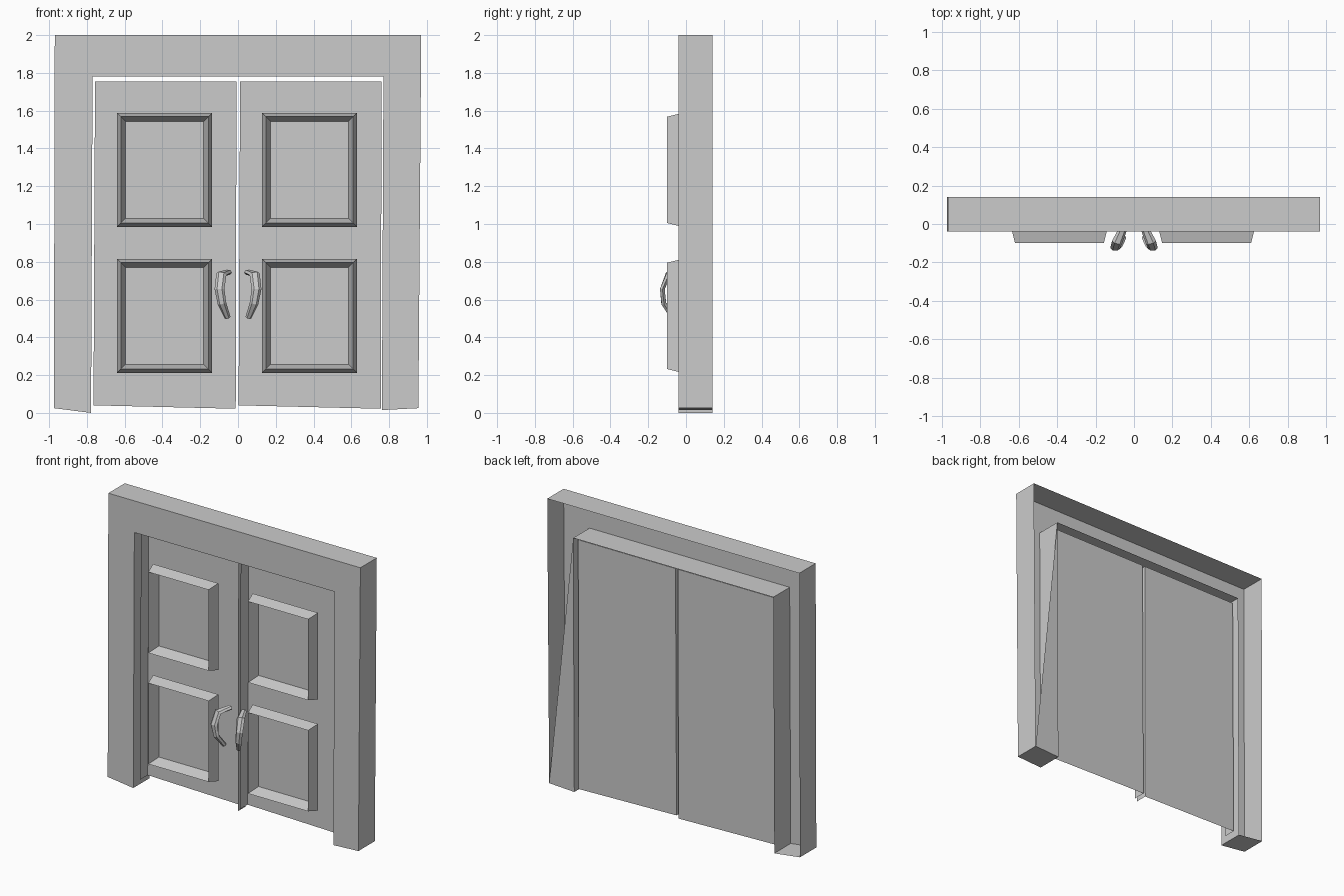
import bpy
import bmesh
from mathutils import Vector

cube = bpy.data.objects.get("Cube")
if cube:
    bpy.data.objects.remove(cube, do_unlink=True)

grey = bpy.data.materials.new("plain_grey")
grey.use_nodes = True
GREY = (0.6, 0.6, 0.6, 1)
grey.diffuse_color = GREY
grey.node_tree.nodes["Principled BSDF"].inputs["Base Color"].default_value = GREY


def finish(bm, name):
    mesh = bpy.data.meshes.new(name)
    bm.to_mesh(mesh)
    bm.free()
    mesh.materials.append(grey)
    obj = bpy.data.objects.new(name, mesh)
    bpy.context.collection.objects.link(obj)
    return obj


def shell(name, loop, y0, y1, front=False, back=(), skip=()):
    """Walls along an x-z loop, with optional front face and back face."""
    bm = bmesh.new()
    near = [bm.verts.new((x, y0, z)) for x, z in loop]
    far = [bm.verts.new((x, y1, z)) for x, z in loop]
    n = len(loop)
    for i in range(n):
        j = (i + 1) % n
        if i not in skip:
            bm.faces.new((near[i], near[j], far[j], far[i]))
    if front:
        bm.faces.new(near[::-1])
    if back:
        bm.faces.new([far[i] for i in back])
    return finish(bm, name)


def bridge(bm, a, b):
    n = len(a)
    for i in range(n):
        j = (i + 1) % n
        bm.faces.new((a[i], a[j], b[j], b[i]))


def panel(name, x0, x1, z0, z1):
    """Raised ridge around a flat recess."""
    bm = bmesh.new()
    rings = []
    for inset, y in ((0, -0.02), (0.02, -0.1), (0.045, -0.02)):
        l, r, b, t = x0 + inset, x1 - inset, z0 + inset, z1 - inset
        rings.append([bm.verts.new((x, y, z))
                      for x, z in ((l, b), (r, b), (r, t), (l, t))])
    bridge(bm, rings[0], rings[1])
    bridge(bm, rings[1], rings[2])
    bm.faces.new(rings[2])
    return finish(bm, name)


def handle(name, side):
    """Curved, flattened six-sided grip."""
    path = [Vector(p) for p in ((0.05, -0.01, 0.745), (0.088, -0.095, 0.735),
                                (0.098, -0.125, 0.655), (0.085, -0.118, 0.58),
                                (0.055, -0.07, 0.505))]
    widths = (0.02, 0.028, 0.026, 0.023, 0.016)
    section = ((1, 0), (0.5, 0.9), (-0.5, 0.9), (-1, 0), (-0.5, -0.9), (0.5, -0.9))
    bm = bmesh.new()
    rings = []
    for i, p in enumerate(path):
        tangent = (path[min(i + 1, 4)] - path[max(i - 1, 0)]).normalized()
        across = Vector((1, 0, 0))
        across = (across - tangent * across.dot(tangent)).normalized()
        depth = tangent.cross(across)
        ring = []
        for u, v in section:
            q = p + across * u * widths[i] + depth * v * 0.014
            ring.append(bm.verts.new((q.x * side, q.y, q.z)))
        rings.append(ring)
    for a, b in zip(rings, rings[1:]):
        bridge(bm, a, b)
    bm.faces.new(rings[0][::-1])
    bm.faces.new(rings[-1])
    bmesh.ops.recalc_face_normals(bm, faces=bm.faces)
    return finish(bm, name)


# Door frame: open at the back, apart from a wedge behind one leg
shell("door_frame",
      [(-0.975, 0.025), (-0.97, 2), (0.97, 2), (0.955, 0.025),
       (0.762, 0.015), (0.77, 1.78), (-0.77, 1.78), (-0.778, 0)],
      -0.04, 0.14, front=True, back=(3, 4, 5))

# Door leaves: back sheet with returned edges
for name, x in (("right", -0.765), ("left", 0.003)):
    shell(name + "_door",
          [(x, 0.04), (x + 0.008, 1.755), (x + 0.757, 1.755), (x + 0.753, 0.022)],
          0.015, 0.1, back=(0, 1, 2, 3), skip=(3,))

# Raised panels and handles
for name, x, side in (("right", -0.64, -1), ("left", 0.127, 1)):
    for level, z in (("lower", 0.212), ("upper", 0.985)):
        panel(name + "_" + level + "_panel", x, x + 0.503, z, z + 0.603)
    handle(name + "_handle", side)
